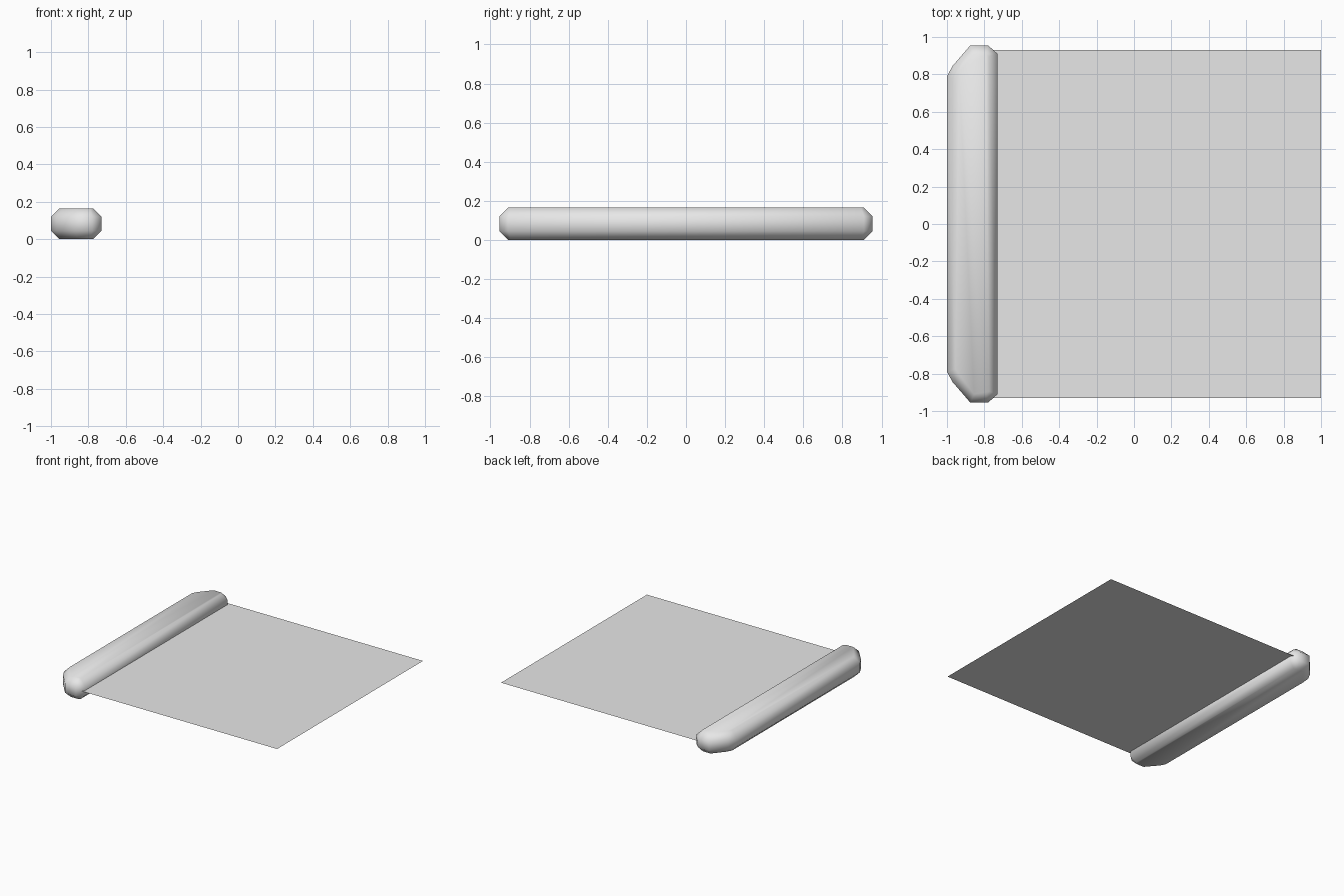
import bpy
import bmesh

cube = bpy.data.objects.get("Cube")
if cube:
    bpy.data.objects.remove(cube, do_unlink=True)

# One plain colour
grey = bpy.data.materials.new("light_grey")
grey.use_nodes = True
colour = (0.8, 0.8, 0.8, 1)
grey.diffuse_color = colour
grey.node_tree.nodes["Principled BSDF"].inputs["Base Color"].default_value = colour


def loft(name, rings, smooth=False):
    """Stack (outline, height) rings into a capped solid; one ring gives a flat sheet."""
    bm = bmesh.new()
    loops = [[bm.verts.new((x, y, z)) for x, y in outline] for outline, z in rings]
    bm.faces.new(loops[-1])
    if len(loops) > 1:
        bm.faces.new(loops[0][::-1])
    for low, high in zip(loops, loops[1:]):
        n = len(low)
        for i in range(n):
            j = (i + 1) % n
            bm.faces.new((low[i], low[j], high[j], high[i]))
    for face in bm.faces:
        face.smooth = smooth
    mesh = bpy.data.meshes.new(name)
    bm.to_mesh(mesh)
    bm.free()
    mesh.materials.append(grey)
    obj = bpy.data.objects.new(name, mesh)
    bpy.context.collection.objects.link(obj)
    return obj


def mirrored(half):
    """Mirror a back-end outline to the front, counter-clockwise seen from above."""
    return half[::-1] + [(x, -y) for x, y in half]


# Long bar with chamfered outer corners and softened edges
outer = mirrored([(-1, 0.79), (-0.97, 0.845), (-0.875, 0.955), (-0.78, 0.955), (-0.73, 0.91)])
inner = mirrored([(-0.955, 0.775), (-0.935, 0.815), (-0.855, 0.91), (-0.79, 0.91), (-0.775, 0.895)])
loft("edge_bar", [(inner, 0), (outer, 0.045), (outer, 0.12), (inner, 0.165)], smooth=True)

# Flat sheet running out from the middle of the bar
mid = 0.083
loft("flat_sheet", [([(-0.8, -0.93), (1, -0.93), (1, 0.93), (-0.8, 0.93)], mid)])

# Small eight-sided plate lying on the sheet
quarter = [(0.23, 0.06), (0.19, 0.13)]
right_half = [(x, -y) for x, y in quarter[::-1]] + quarter
octagon = right_half + [(-x, -y) for x, y in right_half]
plate = loft("eight_sided_plate", [(octagon, mid + 0.002)])
plate.location = (0.065, 0.35, 0)
